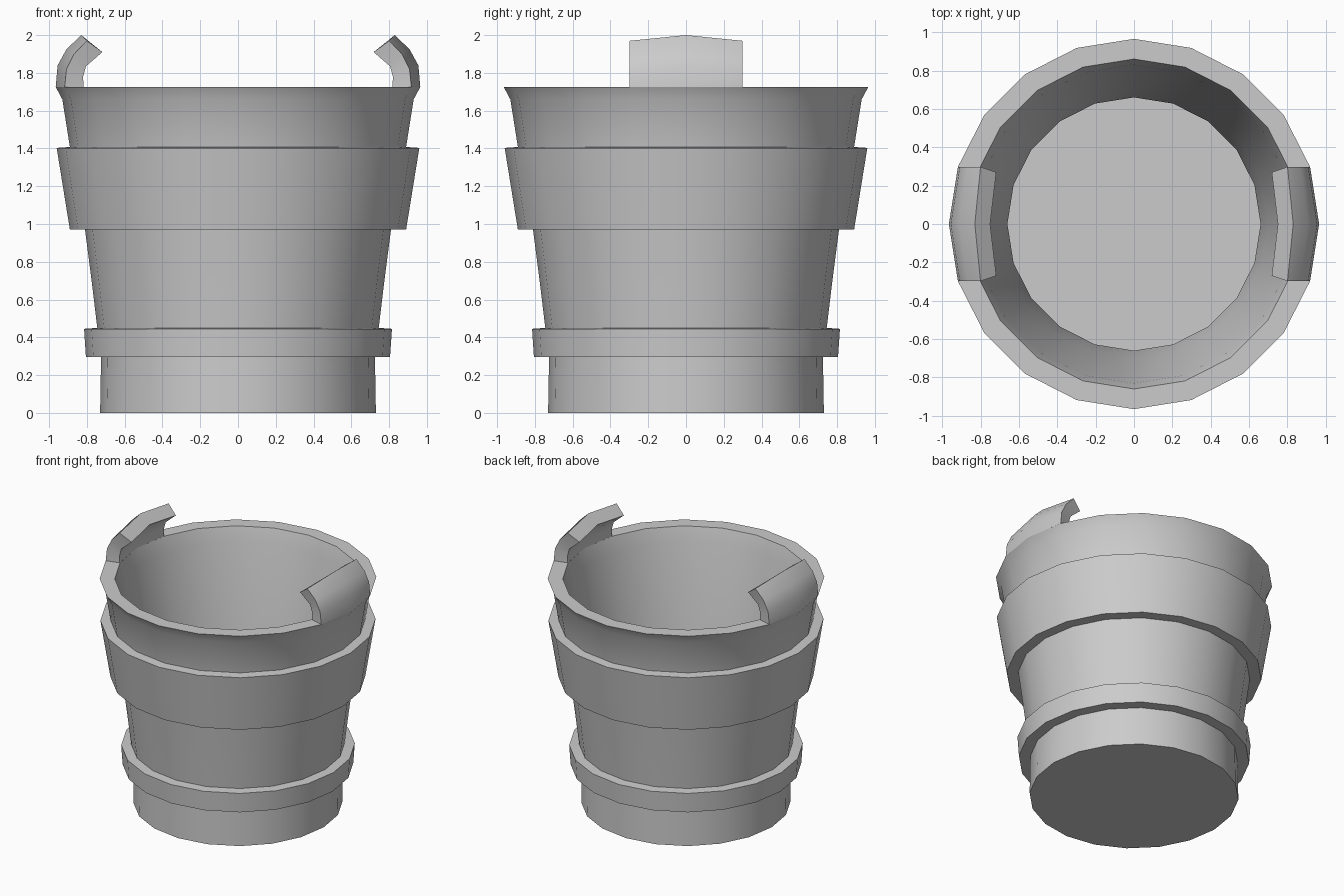
import bpy, bmesh, math
from math import sin, cos, pi

if "Cube" in bpy.data.objects:
    bpy.data.objects.remove(bpy.data.objects["Cube"])

SIDES = 20


def finish(bm, name):
    bmesh.ops.recalc_face_normals(bm, faces=bm.faces)
    me = bpy.data.meshes.new(name)
    bm.to_mesh(me)
    bm.free()
    ob = bpy.data.objects.new(name, me)
    bpy.context.collection.objects.link(ob)
    bpy.ops.object.select_all(action='DESELECT')
    ob.select_set(True)
    bpy.context.view_layer.objects.active = ob
    bpy.ops.object.shade_smooth_by_angle(angle=math.radians(35))
    return ob


# bucket: one turned profile, outside with two hoops, over the rim, down inside
profile = [(0.73, 0), (0.725, 0.295), (0.805, 0.295), (0.815, 0.445),
           (0.745, 0.45), (0.775, 0.70), (0.81, 0.97), (0.89, 0.97),
           (0.96, 1.403), (0.89, 1.408), (0.93, 1.66), (0.965, 1.725),
           (0.86, 1.725), (0.83, 1.62), (0.70, 0.70), (0.66, 0.42), (0.66, 0.08)]
RIM = 11
bm = bmesh.new()
rings = [[bm.verts.new((r * cos(2 * pi * i / SIDES), r * sin(2 * pi * i / SIDES), z))
          for i in range(SIDES)] for r, z in profile]
under_handle = {0, SIDES - 1, SIDES // 2, SIDES // 2 - 1}
for k in range(len(rings) - 1):
    a, b = rings[k], rings[k + 1]
    for i in range(SIDES):
        if k == RIM and i in under_handle:
            continue  # the handle grows out of the rim here
        j = (i + 1) % SIDES
        bm.faces.new((a[i], a[j], b[j], b[i]))
bm.faces.new(rings[0][::-1])
bm.faces.new(rings[-1])
finish(bm, "bucket")

# handles: curled lugs two facets wide; each row is (x, z) at the middle and at the ends
outer_mid = [(0.965, 1.725), (0.955, 1.84), (0.908, 1.925), (0.83, 2.0)]
outer_end = [(0.918, 1.725), (0.908, 1.82), (0.868, 1.90), (0.80, 1.97)]
inner_mid = [(0.86, 1.725), (0.855, 1.79), (0.835, 1.85), (0.75, 1.935)]
inner_end = [(0.818, 1.725), (0.82, 1.78), (0.805, 1.835), (0.718, 1.91)]


def handle(name, side):
    bm = bmesh.new()
    sections = []
    for om, oe, im, ie in zip(outer_mid, outer_end, inner_mid, inner_end):
        loop = [(oe, -0.298), (om, 0), (oe, 0.298), (ie, 0.27), (im, 0), (ie, -0.27)]
        sections.append([bm.verts.new((side * p[0], y, p[1])) for p, y in loop])
    for a, b in zip(sections, sections[1:]):
        for i in range(6):
            j = (i + 1) % 6
            bm.faces.new((a[i], a[j], b[j], b[i]))
    t = sections[-1]
    bm.faces.new((t[0], t[1], t[4], t[5]))
    bm.faces.new((t[1], t[2], t[3], t[4]))
    finish(bm, name)


handle("right_handle", 1)
handle("left_handle", -1)
